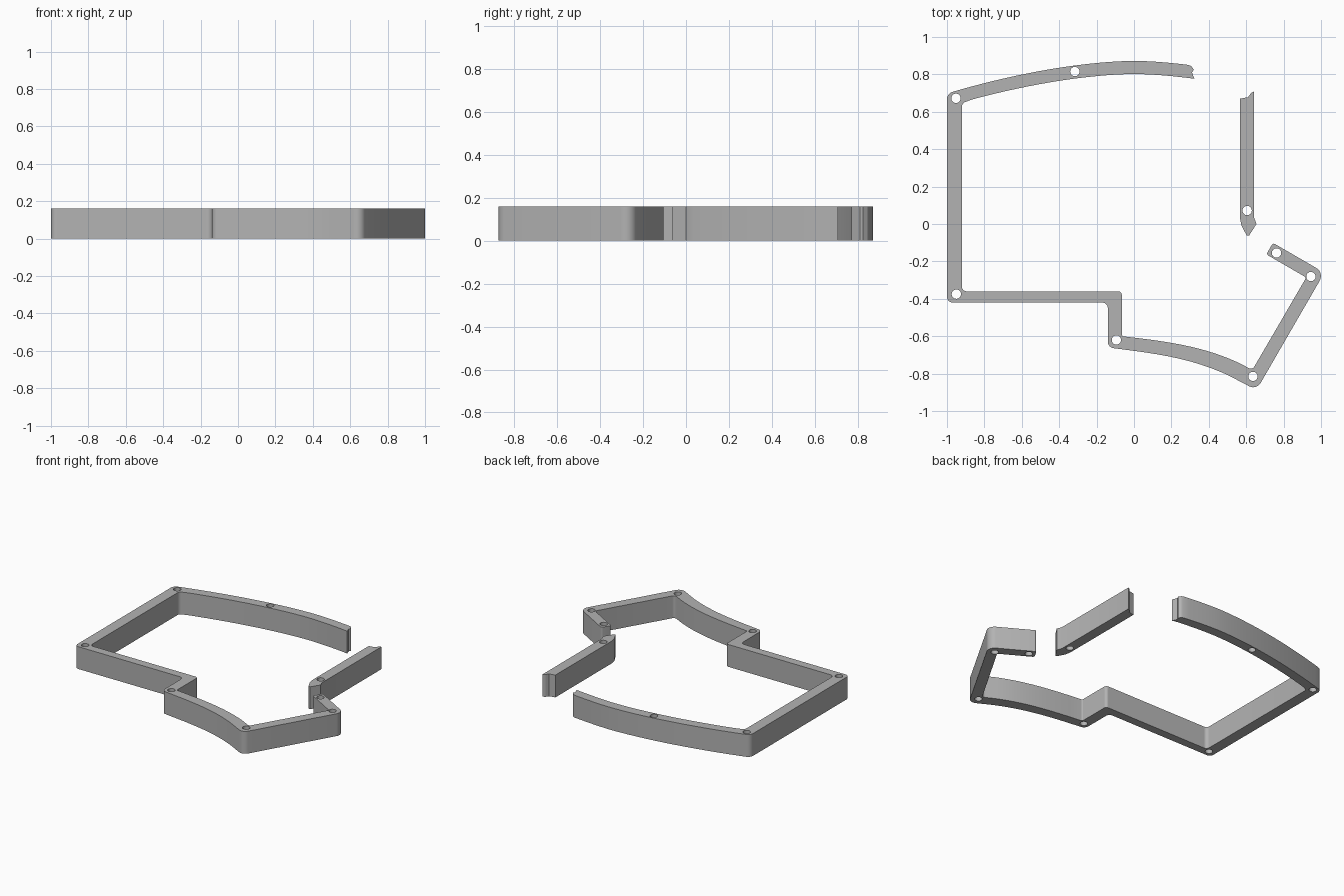
import bpy, bmesh, math
from mathutils import Vector

if "Cube" in bpy.data.objects:
    bpy.data.objects.remove(bpy.data.objects["Cube"])

HEIGHT = 0.16
HOLE_R = 0.025

grey = bpy.data.materials.new("plain grey")
grey.diffuse_color = (0.45, 0.45, 0.45, 1)
grey.use_nodes = True
grey.node_tree.nodes["Principled BSDF"].inputs["Base Color"].default_value = grey.diffuse_color


def rounded(corners, steps=6):
    """Turn (x, y[, radius]) corners into an outline with rounded corners."""
    out = []
    n = len(corners)
    for i, c in enumerate(corners):
        p = Vector(c[:2])
        if len(c) < 3:
            out.append(p)
            continue
        a = (Vector(corners[i - 1][:2]) - p).normalized()
        b = (Vector(corners[(i + 1) % n][:2]) - p).normalized()
        half = a.angle(b) / 2
        centre = p + (a + b).normalized() * (c[2] / math.sin(half))
        start = p + a * (c[2] / math.tan(half)) - centre
        end = p + b * (c[2] / math.tan(half)) - centre
        for k in range(steps + 1):
            out.append(centre + start.lerp(end, k / steps).normalized() * c[2])
    return out


def bezier(p0, p1, p2, p3, n=16):
    """Interior points of a cubic curve, without its two ends."""
    pts = []
    for k in range(1, n):
        t = k / n
        s = 1 - t
        pts.append(tuple(s**3 * a + 3 * s * s * t * b + 3 * s * t * t * c + t**3 * d
                         for a, b, c, d in zip(p0, p1, p2, p3)))
    return pts


def circle(x, y, n=24):
    return [Vector((x + HOLE_R * math.cos(2 * math.pi * k / n),
                    y + HOLE_R * math.sin(2 * math.pi * k / n))) for k in range(n)]


def plate(name, outline, holes):
    """Fill an outline with screw holes and extrude it upward."""
    bm = bmesh.new()
    for loop in [outline] + [circle(*h) for h in holes]:
        vs = [bm.verts.new((p.x, p.y, 0)) for p in loop]
        for i, v in enumerate(vs):
            bm.edges.new((vs[i - 1], v))
    bmesh.ops.triangle_fill(bm, use_beauty=True, edges=bm.edges[:], normal=(0, 0, 1))
    res = bmesh.ops.extrude_face_region(bm, geom=bm.faces[:])
    top = [g for g in res["geom"] if isinstance(g, bmesh.types.BMVert)]
    bmesh.ops.translate(bm, verts=top, vec=(0, 0, HEIGHT))
    bmesh.ops.recalc_face_normals(bm, faces=bm.faces[:])
    mesh = bpy.data.meshes.new(name)
    bm.to_mesh(mesh)
    bm.free()
    mesh.materials.append(grey)
    ob = bpy.data.objects.new(name, mesh)
    bpy.context.collection.objects.link(ob)
    bpy.context.view_layer.objects.active = ob
    ob.select_set(True)
    bpy.ops.object.shade_smooth_by_angle(angle=math.radians(30))
    ob.select_set(False)


def arch(x, drop=0.0):
    return (x, 0.872 - 0.174 * abs(x) ** 1.7 - drop)


# Main wall: arched back, left side, stepped front, curved front, right side
N = 28
outer_arch = [arch(0.29 - 1.22 * k / N) for k in range(N + 1)]
inner_arch = [arch(-0.86 + 1.18 * k / N, 0.07) for k in range(N + 1)]
outer_curve = bezier((-0.14, -0.66), (0.17, -0.70), (0.37, -0.72), (0.655, -0.888))
inner_curve = bezier((0.633, -0.78), (0.42, -0.66), (0.20, -0.63), (-0.065, -0.60))
main = (
    outer_arch
    + [(-1, 0.698, 0.04), (-1, -0.42, 0.03), (-0.14, -0.42, 0.03), (-0.14, -0.66, 0.035)]
    + outer_curve[1:-2]
    + [(0.655, -0.888, 0.045), (1.018, -0.26, 0.05),
       (0.743, -0.101, 0.012), (0.7075, -0.1625, 0.012),
       (0.921, -0.286, 0.012), (0.633, -0.78, 0.02)]
    + inner_curve[1:-1]
    + [(-0.065, -0.60, 0.01), (-0.065, -0.36, 0.02),
       (-0.92, -0.36, 0.025), (-0.92, arch(-0.92, 0.075)[1], 0.025)]
    + inner_arch
    + [(0.325, 0.77), (0.31, 0.81), (0.32, 0.825), (0.305, 0.845)]
)
plate("main_wall", rounded(main),
      [(-0.316, 0.815), (-0.952, 0.672), (-0.95, -0.375), (-0.094, -0.62),
       (0.636, -0.815), (0.946, -0.281), (0.762, -0.155)])

# Separate straight wall with broken ends
side = [(0.567, 0.67), (0.61, 0.678), (0.625, 0.70), (0.642, 0.708), (0.642, 0.035),
        (0.655, 0.0), (0.615, -0.062), (0.603, -0.062), (0.575, -0.01), (0.567, 0.03)]
plate("side_wall", rounded(side), [(0.605, 0.072)])
